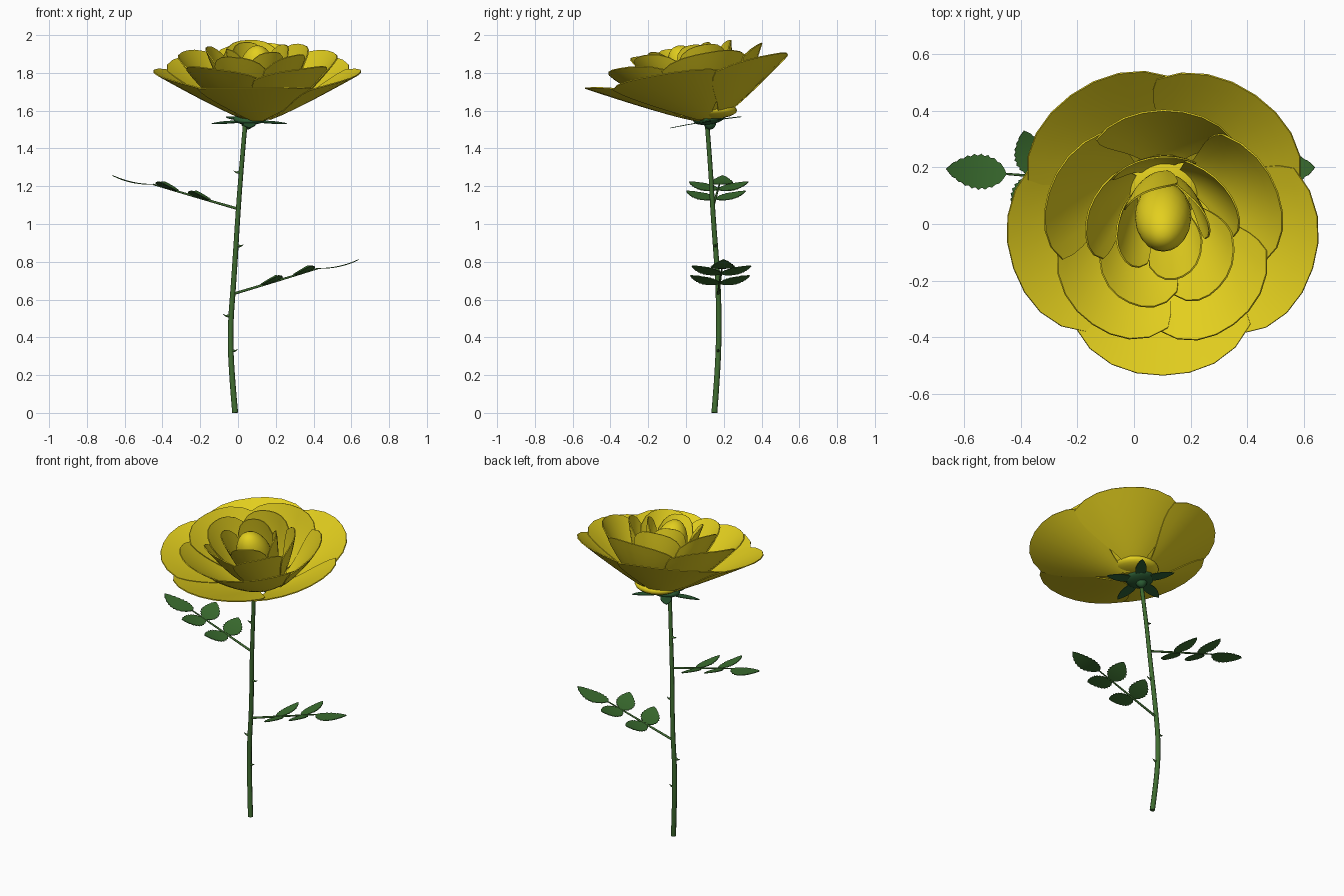
import bpy, bmesh, math
from mathutils import Matrix, Vector

if "Cube" in bpy.data.objects:
    bpy.data.objects.remove(bpy.data.objects["Cube"])

def mat(name, c):
    m = bpy.data.materials.new(name)
    m.diffuse_color = (*c, 1)
    m.use_nodes = True
    m.node_tree.nodes["Principled BSDF"].inputs["Base Color"].default_value = m.diffuse_color
    return m

YELLOW = mat("petal_yellow", (0.77, 0.625, 0.013))
STEM = mat("stem_green", (0.05, 0.15, 0.03))
LEAF = mat("leaf_green", (0.042, 0.15, 0.028))
SEPAL = mat("sepal_green", (0.026, 0.115, 0.036))

def finish(o, m, thick=0):
    o.data.materials.append(m)
    for s in bpy.context.selected_objects:
        s.select_set(False)
    o.select_set(True)
    bpy.context.view_layer.objects.active = o
    if thick:
        mod = o.modifiers.new("thickness", 'SOLIDIFY')
        mod.thickness, mod.offset = thick, 0
        bpy.ops.object.modifier_apply(modifier=mod.name)
    bpy.ops.object.shade_smooth_by_angle(angle=math.radians(50))
    return o

def grid(name, rows, m, thick, M):
    """Sheet through rows of points."""
    bm = bmesh.new()
    vs = [[bm.verts.new(M @ Vector(p)) for p in r] for r in rows]
    for a, b in zip(vs, vs[1:]):
        for i in range(len(a) - 1):
            bm.faces.new((a[i], a[i + 1], b[i + 1], b[i]))
    bmesh.ops.remove_doubles(bm, verts=bm.verts, dist=1e-5)
    bmesh.ops.recalc_face_normals(bm, faces=bm.faces)
    me = bpy.data.meshes.new(name)
    bm.to_mesh(me)
    bm.free()
    o = bpy.data.objects.new(name, me)
    bpy.context.collection.objects.link(o)
    return finish(o, m, thick)

def tube(name, pts, radii, m, kind='NURBS'):
    cu = bpy.data.curves.new(name, 'CURVE')
    cu.dimensions, cu.bevel_depth, cu.bevel_resolution = '3D', 1, 2
    cu.use_fill_caps = True
    s = cu.splines.new(kind)
    s.points.add(len(pts) - 1)
    for p, co, r in zip(s.points, pts, radii):
        p.co, p.radius = (*co, 1), r
    if kind == 'NURBS':
        s.use_endpoint_u, s.order_u, s.resolution_u = True, 3, 6
    o = bpy.data.objects.new(name, cu)
    bpy.context.collection.objects.link(o)
    bpy.context.view_layer.objects.active = o
    o.select_set(True)
    bpy.ops.object.convert(target='MESH')
    return finish(bpy.context.view_layer.objects.active, m)

def ball(name, size, M, m):
    bpy.ops.mesh.primitive_uv_sphere_add(segments=20, ring_count=12, radius=1)
    o = bpy.context.object
    o.name = name
    o.data.transform(M @ Matrix.Diagonal((*size, 1)))
    return finish(o, m)

def blade(name, M, length, half, curl, m, teeth=0):
    """Leaf-shaped sheet along local x, optionally saw-toothed."""
    n = teeth * 2 or 10
    rows = []
    for i in range(n + 1):
        t = i / n
        w = half * max(0, math.sin(math.pi * t ** 0.85)) ** 0.75
        if teeth and i % 2:
            w *= 0.88
        z = curl * t ** 2.2
        rows.append([(t * length, s * w, z) for s in (-1, -.5, 0, .5, 1)])
    return grid(name, rows, m, 0.004, M)

# Stem
path = [(-.015, .15, 0), (-.035, .168, .22), (-.042, .175, .45), (-.022, .17, .7),
        (0, .142, 1.06), (.018, .13, 1.3), (.04, .11, 1.55)]
tube("stem", path, [.0155, .015, .0145, .014, .013, .012, .012], STEM)

# Thorns: small hooked spikes
for i, (x, y, z, s) in enumerate([(.017, .13, 1.275, -1), (-.01, .155, .885, 1),
                                  (-.038, .172, .515, -1), (-.04, .17, .33, 1)]):
    tube(f"thorn_{i}", [(x + s * .008, y, z), (x + s * .026, y, z - .006), (x + s * .04, y, z + .008)],
         [.009, .005, .0006], STEM)

# Compound leaves: stalk, two pairs of leaflets, end leaflet
for tag, a, b in (("upper", (0, .14, 1.08), (-.45, .177, 1.21)),
                  ("lower", (-.025, .17, .63), (.425, .19, .765))):
    a, b = Vector(a), Vector(b)
    tube(f"{tag}_leaf_stalk", [a, (a + b) / 2, b], [.007, .006, .004], STEM, 'POLY')
    d = b - a
    yaw = Matrix.Rotation(math.atan2(d.y, d.x), 4, 'Z')
    pitch = Matrix.Rotation(-math.atan2(d.z, d.xy.length), 4, 'Y')
    blade(f"{tag}_leaf_end", Matrix.Translation(b) @ yaw, .215, .064, .047, LEAF, 9)
    for f in (.4, .78):
        for s in (-1, 1):
            M = (Matrix.Translation(a.lerp(b, f)) @ yaw @ pitch
                 @ Matrix.Rotation(s * math.radians(69), 4, 'Z')
                 @ Matrix.Rotation(math.radians(-3), 4, 'Y'))
            blade(f"{tag}_leaflet", M, .17, .058, .018, LEAF, 9)

# Bloom frame: tilted and leaning to the front
lean = Matrix.Identity(4)
lean[1][2] = -.23
B = Matrix.Translation((.103, .135, 1.53)) @ Matrix.Rotation(math.radians(10.2), 4, 'X') @ lean
C = Matrix.Translation((.06, .125, 1.545)) @ Matrix.Rotation(math.radians(9), 4, 'X')

# Rose hip and sepals
ball("rose_hip", (.085, .085, .03), C @ Matrix.Translation((0, 0, .012)), SEPAL)
ball("hip_neck", (.035, .035, .045), C @ Matrix.Translation((-.01, 0, 0)), SEPAL)
for k in range(5):
    blade("sepal", C @ Matrix.Rotation(math.radians(-90 + 72 * k), 4, 'Z')
          @ Matrix.Translation((.03, 0, 0)), .18, .033, -.004, SEPAL)

def petal(name, ang, half, R, H, r0, h0, rp, hp, drop):
    """Cupped petal: a wedge of a turned profile with a rounded rim."""
    rows = []
    for j in range(9):
        row = []
        for i in range(9):
            u = i / 4 - 1
            v = j / 8 * (1 - drop * abs(u) ** 2.8)
            s = (1 - .45 * (1 - v) ** 2.6) * (1 - .1 * (j / 8) ** 6)
            th = math.radians(ang + u * half * s)
            r = r0 + (R - r0) * v ** rp - .004 * u
            row.append((r * math.cos(th), r * math.sin(th), h0 + (H - h0) * v ** hp))
        rows.append(row)
    grid(name, rows, YELLOW, .006, B)

# Petal rings: count, start angle, half width, rim radius, rim height, base, curves, rim rounding
rings = [("outer", 5, -90, 43, .556, .305, .08, .035, 1, 1.1, .12),
         ("second", 5, -54, 43, .425, .375, .06, .03, .8, 1.15, .14),
         ("third", 5, -44, 42, .275, .42, .05, .04, .65, 1.1, .18),
         ("inner", 4, -65, 48, .165, .43, .04, .05, .5, 1.1, .2)]
for name, n, a0, half, R, H, r0, h0, rp, hp, drop in rings:
    for k in range(n):
        petal(f"{name}_petal", a0 + 360 / n * k, half, R, H, r0, h0, rp, hp, drop)

# Rounded petal base and closed bud in the middle
ball("petal_base", (.14, .13, .045), Matrix.Translation((.105, .14, 1.602)), YELLOW)
ball("bud", (.1, .105, .17), B @ Matrix.Translation((0, 0, .27)), YELLOW)
